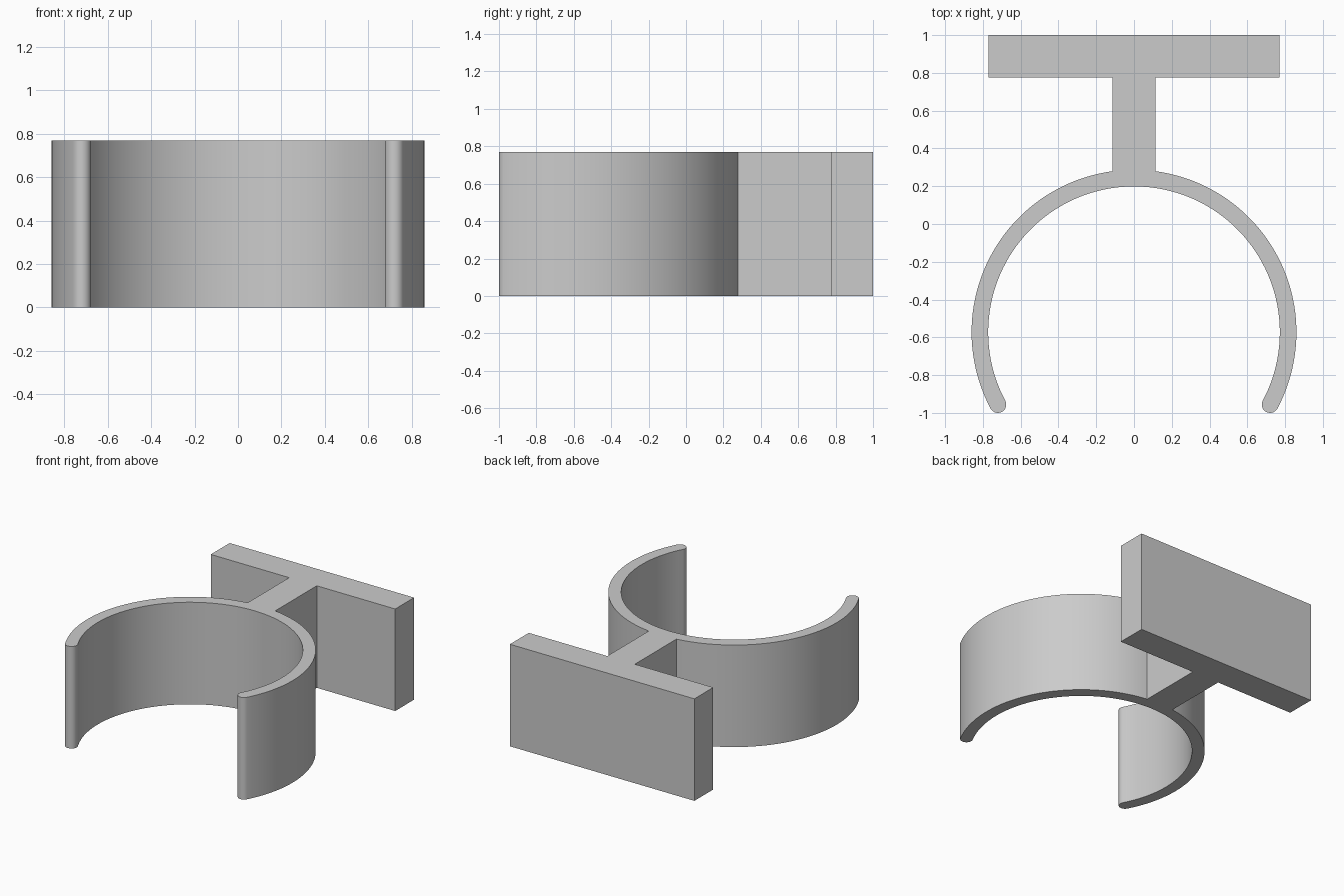
import bpy, bmesh
from math import sin, cos, pi, radians, asin

cube = bpy.data.objects.get("Cube")
if cube:
    bpy.data.objects.remove(cube, do_unlink=True)

# Main dimensions
HEIGHT = 0.77
R_OUT, R_IN, CENTRE_Y = 0.86, 0.772, -0.573
TIP_ANGLE = radians(-28)
STEM_HALF = 0.115
PLATE_HALF, PLATE_FRONT, PLATE_BACK = 0.77, 0.775, 1.0


def arc(cx, cy, r, start, end, steps):
    """Points along an arc, both ends included."""
    angles = [start + (end - start) * i / steps for i in range(steps + 1)]
    return [(cx + r * cos(a), cy + r * sin(a)) for a in angles]


# Left half of the outline, from the inner ring top round to the plate back
r_mid, r_tip = (R_OUT + R_IN) / 2, (R_OUT - R_IN) / 2
tip_x = r_mid * cos(TIP_ANGLE)
tip_y = CENTRE_Y + r_mid * sin(TIP_ANGLE)
stem_angle = pi / 2 - asin(STEM_HALF / R_OUT)

half = arc(0, CENTRE_Y, R_IN, pi / 2, TIP_ANGLE, 48)
half += arc(tip_x, tip_y, r_tip, TIP_ANGLE - pi, TIP_ANGLE, 14)[1:-1]
half += arc(0, CENTRE_Y, R_OUT, TIP_ANGLE, stem_angle, 44)
half += [(STEM_HALF, PLATE_FRONT), (PLATE_HALF, PLATE_FRONT), (PLATE_HALF, PLATE_BACK)]

# Mirror the half, skipping the shared point on the centre line
outline = half + [(-x, y) for x, y in reversed(half[1:])]

# Extrude the outline into one solid clip, stem and plate
bm = bmesh.new()
base = bm.faces.new([bm.verts.new((x, y, 0)) for x, y in outline])
top = bmesh.ops.extrude_face_region(bm, geom=[base], use_keep_orig=True)
bmesh.ops.translate(bm, vec=(0, 0, HEIGHT),
                    verts=[v for v in top["geom"] if isinstance(v, bmesh.types.BMVert)])
bmesh.ops.recalc_face_normals(bm, faces=bm.faces)
mesh = bpy.data.meshes.new("clip_bracket")
bm.to_mesh(mesh)
bm.free()

bracket = bpy.data.objects.new("clip_bracket", mesh)
bpy.context.collection.objects.link(bracket)

# Plain grey
grey = bpy.data.materials.new("plain_grey")
grey.use_nodes = True
colour = (0.6, 0.6, 0.6, 1)
grey.diffuse_color = colour
grey.node_tree.nodes["Principled BSDF"].inputs["Base Color"].default_value = colour
mesh.materials.append(grey)

# Smooth curved walls, sharp rims and corners
bpy.ops.object.select_all(action="DESELECT")
bracket.select_set(True)
bpy.context.view_layer.objects.active = bracket
bpy.ops.object.shade_smooth_by_angle(angle=radians(30))
